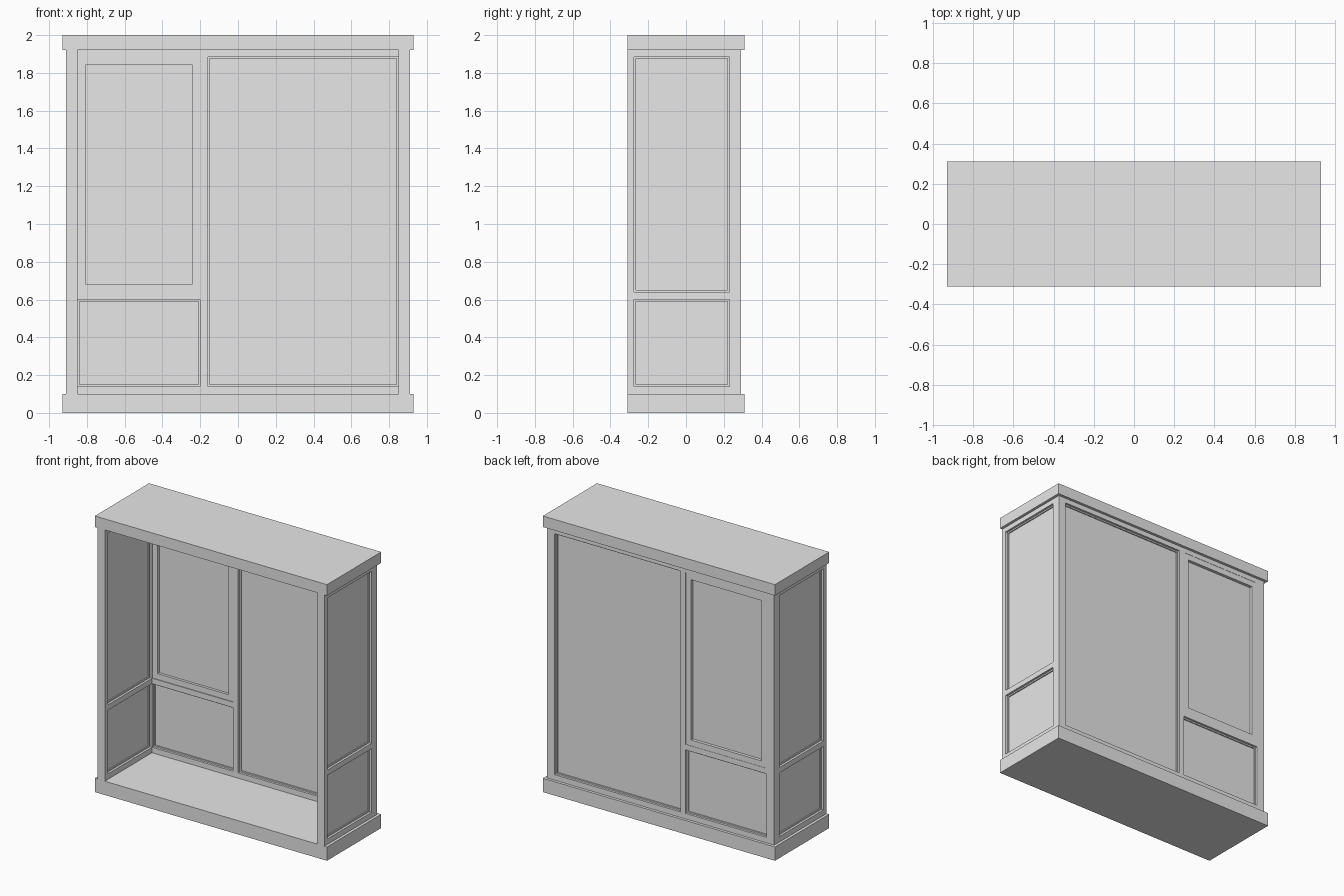
import bpy

old = bpy.data.objects.get("Cube")
if old:
    bpy.data.objects.remove(old, do_unlink=True)

grey = bpy.data.materials.new("light grey")
grey.use_nodes = True
colour = (0.8, 0.8, 0.8, 1)
grey.diffuse_color = colour
grey.node_tree.nodes["Principled BSDF"].inputs["Base Color"].default_value = colour


def box(name, x, y, z):
    """Axis-aligned box from (low, high) ranges."""
    bpy.ops.mesh.primitive_cube_add(size=1, location=[sum(r) / 2 for r in (x, y, z)])
    ob = bpy.context.object
    ob.name = name
    ob.scale = [r[1] - r[0] for r in (x, y, z)]
    bpy.ops.object.transform_apply(location=False, rotation=False, scale=True)
    ob.data.materials.append(grey)
    return ob


def wall_box(name, wall, along, depth, z):
    """Box in a wall: along its length, through its depth, and in height."""
    if wall == "back":
        return box(name, along, depth, z)
    return box(name, depth, along, z)


def ring(name, wall, along, depth, z, w):
    """Rectangular frame of width w around an opening."""
    (a, b), (c, d) = along, z
    wall_box(name + "_start", wall, (a, a + w), depth, z)
    wall_box(name + "_end", wall, (b - w, b), depth, z)
    wall_box(name + "_bottom", wall, (a + w, b - w), depth, (c, c + w))
    wall_box(name + "_top", wall, (a + w, b - w), depth, (d - w, d))


def panel(name, wall, along, middle, z):
    """Thin panel held by a narrow bead."""
    wall_box(name, wall, along, (middle - 0.006, middle + 0.006), z)
    ring(name + "_bead", wall, along, (middle - 0.014, middle + 0.014), z, 0.01)


FRONT, BACK = -0.31, 0.29
INNER, OUTER = 0.85, 0.91
FLOOR, CEILING = 0.10, 1.92
LOW, HIGH = (0.14, 0.60), (0.64, 1.885)

# Base and roof slabs
box("base", (-0.93, 0.93), (FRONT, 0.31), (0, FLOOR))
box("roof", (-0.93, 0.93), (FRONT, 0.31), (CEILING, 2))

# Side walls: posts, rails and two panels each
for side, s in (("left", 1), ("right", -1)):
    depth = tuple(sorted((s * INNER, s * OUTER)))
    middle = sum(depth) / 2
    box(side + "_front_post", depth, (FRONT, -0.275), (FLOOR, CEILING))
    box(side + "_back_post", depth, (0.23, BACK), (FLOOR, CEILING))
    span = (-0.275, 0.23)
    for part, z in (("bottom", (FLOOR, LOW[0])), ("middle", (LOW[1], HIGH[0])),
                    ("top", (HIGH[1], CEILING))):
        box(f"{side}_{part}_rail", depth, span, z)
    panel(side + "_lower_panel", "side", span, middle, LOW)
    panel(side + "_upper_panel", "side", span, middle, HIGH)

# Back wall frame
back = (0.23, BACK)
box("back_bottom_rail", (-INNER, INNER), back, (FLOOR, LOW[0]))
box("back_top_rail", (-INNER, INNER), back, (HIGH[1], CEILING))
box("back_mullion", (-0.20, -0.16), back, (LOW[0], HIGH[1]))
box("back_middle_rail", (-INNER, -0.20), back, (LOW[1], HIGH[0]))

# Back wall panels and window sash
panel("back_large_panel", "back", (-0.16, INNER), 0.26, (LOW[0], HIGH[1]))
panel("back_lower_panel", "back", (-INNER, -0.20), 0.26, LOW)
ring("window_sash", "back", (-INNER, -0.20), (0.235, 0.288), HIGH, 0.042)
box("window_pane", (-0.81, -0.24), (0.254, 0.266), (0.68, 1.845))
